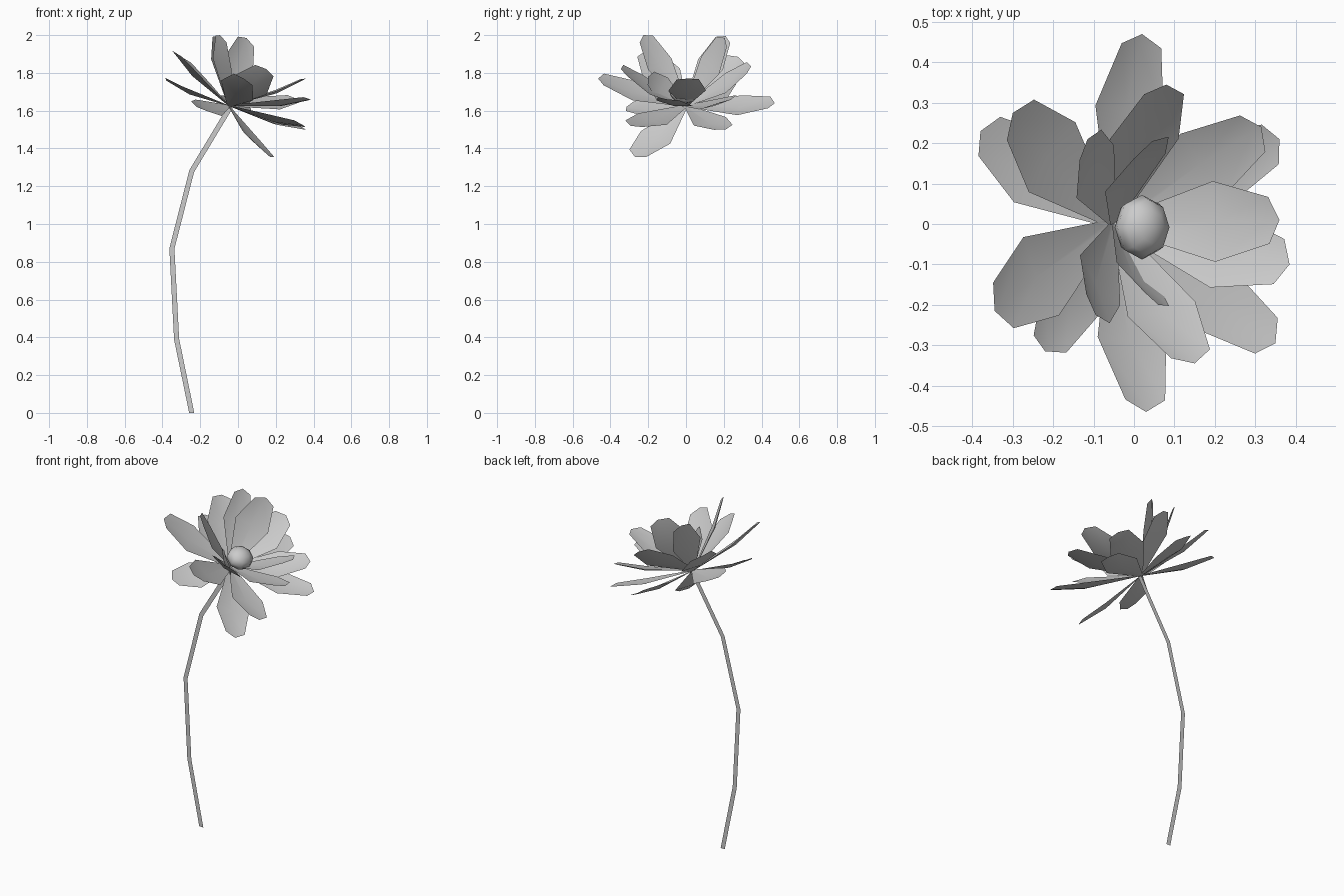
import bpy
import bmesh
from mathutils import Vector, Matrix

old = bpy.data.objects.get("Cube")
if old:
    bpy.data.objects.remove(old)

grey = bpy.data.materials.new("plain_grey")
grey.use_nodes = True
grey.diffuse_color = (0.6, 0.6, 0.6, 1)
grey.node_tree.nodes["Principled BSDF"].inputs["Base Color"].default_value = (0.6, 0.6, 0.6, 1)

BASE = Vector((-0.05, 0, 1.625))         # where all petals meet
AXIS = Vector((0.53, 0, 0.85)).normalized()  # direction the bloom faces


def finish(name, bm, smooth=True):
    mesh = bpy.data.meshes.new(name)
    bm.to_mesh(mesh)
    bm.free()
    mesh.materials.append(grey)
    for p in mesh.polygons:
        p.use_smooth = smooth
    obj = bpy.data.objects.new(name, mesh)
    bpy.context.collection.objects.link(obj)


def petal(name, tip, half, side=None):
    """Thin cupped sheet from the base to the tip, upper side facing the axis."""
    along = Vector(tip) - BASE
    across = Vector(side).normalized() if side else AXIS.cross(along).normalized()
    up = along.cross(across).normalized()
    if up.dot(AXIS) < 0:
        up, across = -up, -across
    bm = bmesh.new()
    rows = []
    for t, w, lift in ((0, 0.12, 0), (0.6, 1, -0.022), (0.94, 0.58, -0.004)):
        mid = BASE + along * t + up * lift
        rows.append([bm.verts.new(mid + across * half * w * s + up * (0.16 * half * w * abs(s)))
                     for s in (-1, 0, 1)])
    for a, b in zip(rows, rows[1:]):
        for i in (0, 1):
            bm.faces.new((a[i], b[i], b[i + 1], a[i + 1]))
    end = bm.verts.new(tip)
    for i in (0, 1):
        bm.faces.new((rows[-1][i], end, rows[-1][i + 1]))
    bm.normal_update()
    if sum(f.normal.dot(up) for f in bm.faces) < 0:
        bmesh.ops.reverse_faces(bm, faces=bm.faces)
    finish(name, bm)


# Petals: tip position and half width
PETALS = {
    "inner_petal": [((-0.095, -0.225, 2.0), 0.085), ((-0.115, 0.21, 1.995), 0.085),
                    ((0.045, 0.205, 1.985), 0.1)],
    "middle_petal": [((0.08, 0.345, 1.835), 0.1), ((0.15, -0.345, 1.82), 0.1),
                     ((0.36, 0.01, 1.77), 0.1), ((-0.345, -0.215, 1.915), 0.11),
                     ((-0.3, 0.275, 1.885), 0.11), ((0.03, -0.465, 1.77), 0.1),
                     ((0.02, 0.47, 1.64), 0.1)],
    "outer_petal": [((0.385, -0.1, 1.66), 0.1), ((0.315, 0.24, 1.66), 0.1),
                    ((0.36, 0.21, 1.5), 0.095), ((0.35, -0.295, 1.52), 0.095),
                    ((0.17, -0.27, 1.355), 0.1), ((-0.38, 0.23, 1.76), 0.1),
                    ((-0.22, -0.315, 1.62), 0.09)],
}
for kind, items in PETALS.items():
    for n, (tip, half) in enumerate(items, 1):
        petal(f"{kind}_{n}", tip, half)
petal("small_front_petal", (0.06, -0.2, 1.78), 0.085, (0.16, -0.09, -0.18))

# Rounded flower centre, flattened along the bloom axis
bm = bmesh.new()
bmesh.ops.create_uvsphere(bm, u_segments=8, v_segments=6, radius=0.08)
turn = AXIS.to_track_quat('Z', 'Y').to_matrix().to_4x4()
place = Matrix.Translation(BASE + AXIS * 0.085 + Vector((0.025, -0.008, 0)))
bm.transform(place @ turn @ Matrix.Diagonal((1, 0.9, 0.7, 1)))
finish("flower_centre", bm)

# Stem: flat bent ribbon
path = [Vector(p) for p in ((-0.245, 0, 0), (-0.325, 0, 0.39), (-0.35, 0, 0.87),
                            (-0.245, 0, 1.28), (-0.04, 0, 1.62))]
bm = bmesh.new()
pairs = []
for i, p in enumerate(path):
    d = path[min(i + 1, len(path) - 1)] - path[max(i - 1, 0)]
    right = Vector((d.z, 0, -d.x)).normalized() * 0.0135
    if i == 0:
        right = Vector((0.0135, 0, 0))
    pairs.append((bm.verts.new(p - right), bm.verts.new(p + right)))
for (a, b), (c, d) in zip(pairs, pairs[1:]):
    bm.faces.new((a, b, d, c))
finish("stem", bm, False)
